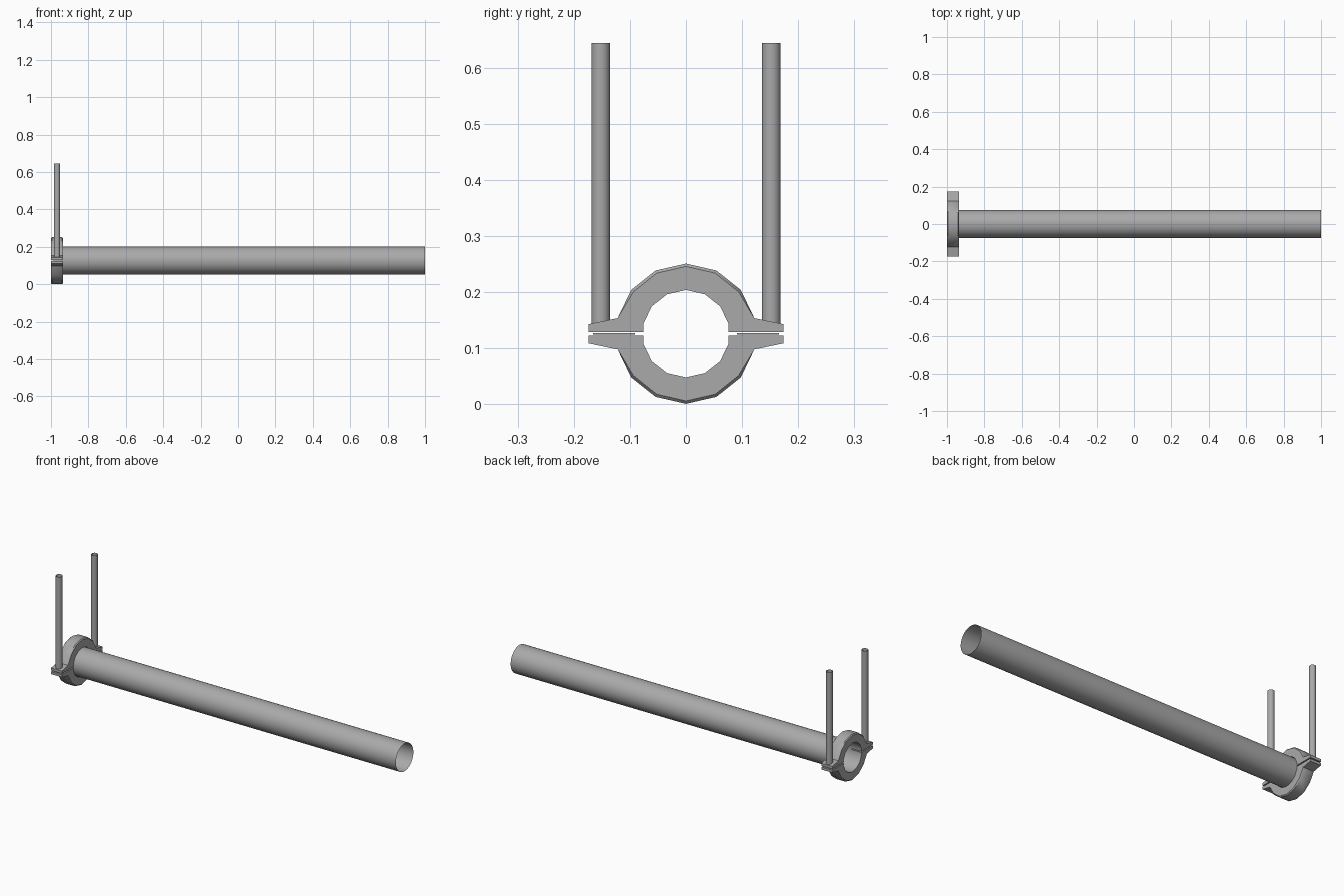
import bpy
import bmesh
from math import sin, cos, pi, radians

cube = bpy.data.objects.get("Cube")
if cube:
    bpy.data.objects.remove(cube)

AXIS_Z = 0.126             # height of the pipe axis
CLAMP_X = (-1.0, -0.935)   # clamp faces along the pipe
CLAMP_MID = sum(CLAMP_X) / 2

steel = bpy.data.materials.new("grey steel")
steel.use_nodes = True
STEEL_COLOUR = (0.4, 0.4, 0.4, 1)
steel.diffuse_color = STEEL_COLOUR
steel.node_tree.nodes["Principled BSDF"].inputs["Base Color"].default_value = STEEL_COLOUR


def finish(name, bm):
    mesh = bpy.data.meshes.new(name)
    bm.to_mesh(mesh)
    bm.free()
    mesh.materials.append(steel)
    obj = bpy.data.objects.new(name, mesh)
    bpy.context.collection.objects.link(obj)
    bpy.ops.object.select_all(action='DESELECT')
    obj.select_set(True)
    bpy.context.view_layer.objects.active = obj
    bpy.ops.object.shade_smooth_by_angle(angle=radians(30))
    return obj


def open_tube(name, radius, start, end, sides, point):
    """Thin open tube; point(u, v, t) places the section at distance t."""
    bm = bmesh.new()
    angles = [2 * pi * i / sides for i in range(sides)]
    rings = [[bm.verts.new(point(radius * cos(a), radius * sin(a), t)) for a in angles]
             for t in (start, end)]
    for i in range(sides):
        j = (i + 1) % sides
        bm.faces.new((rings[0][i], rings[0][j], rings[1][j], rings[1][i]))
    bmesh.ops.recalc_face_normals(bm, faces=bm.faces)
    return finish(name, bm)


def clamp_half(name, side):
    """Half ring with a tapered lug at each end; side is +1 above, -1 below."""
    step = 2 * pi / 14
    arc = [i * step for i in range(-3, 4)]
    gap = 0.003
    outer = [(0.125 * sin(a), 0.125 * cos(a)) for a in arc]
    inner = [(0.078 * sin(a), 0.078 * cos(a)) for a in reversed(arc)]
    lug = [(0.174, 0.017), (0.174, gap), (0.076, gap)]
    profile = outer + lug + inner + [(-y, z) for y, z in reversed(lug)]

    bm = bmesh.new()
    face = bm.faces.new([bm.verts.new((CLAMP_X[0], y, AXIS_Z + side * z)) for y, z in profile])
    new = bmesh.ops.extrude_face_region(bm, geom=[face])["geom"]
    verts = [v for v in new if isinstance(v, bmesh.types.BMVert)]
    bmesh.ops.translate(bm, verts=verts, vec=(CLAMP_X[1] - CLAMP_X[0], 0, 0))
    bmesh.ops.recalc_face_normals(bm, faces=bm.faces)

    # Chamfer the rims of the outer arc
    def on_rim(v):
        return abs((v.co.y ** 2 + (v.co.z - AXIS_Z) ** 2) ** 0.5 - 0.125) < 0.001
    rims = [e for e in bm.edges
            if all(on_rim(v) for v in e.verts)
            and abs(e.verts[0].co.x - e.verts[1].co.x) < 0.001]
    bmesh.ops.bevel(bm, geom=rims, offset=0.005, segments=1, affect='EDGES')
    return finish(name, bm)


# Pipe
open_tube("pipe", 0.075, CLAMP_X[1] - 0.01, 1.0, 48,
          lambda u, v, t: (t, u, AXIS_Z + v))

# Two-part clamp
clamp_half("clamp_upper_half", 1)
clamp_half("clamp_lower_half", -1)

# Hanger rods and the thin gaskets between the lugs
for label, side in (("front", -1), ("back", 1)):
    open_tube(label + "_hanger_rod", 0.0165, 0.138, 0.644, 24,
              lambda u, v, t: (CLAMP_MID + u, side * 0.152 + v, t))
    gasket = bmesh.new()
    bmesh.ops.create_cube(gasket, size=1)
    bmesh.ops.scale(gasket, vec=(0.05, 0.075, 0.003), verts=gasket.verts)
    bmesh.ops.translate(gasket, vec=(CLAMP_MID, side * 0.128, AXIS_Z), verts=gasket.verts)
    finish(label + "_gasket", gasket)
